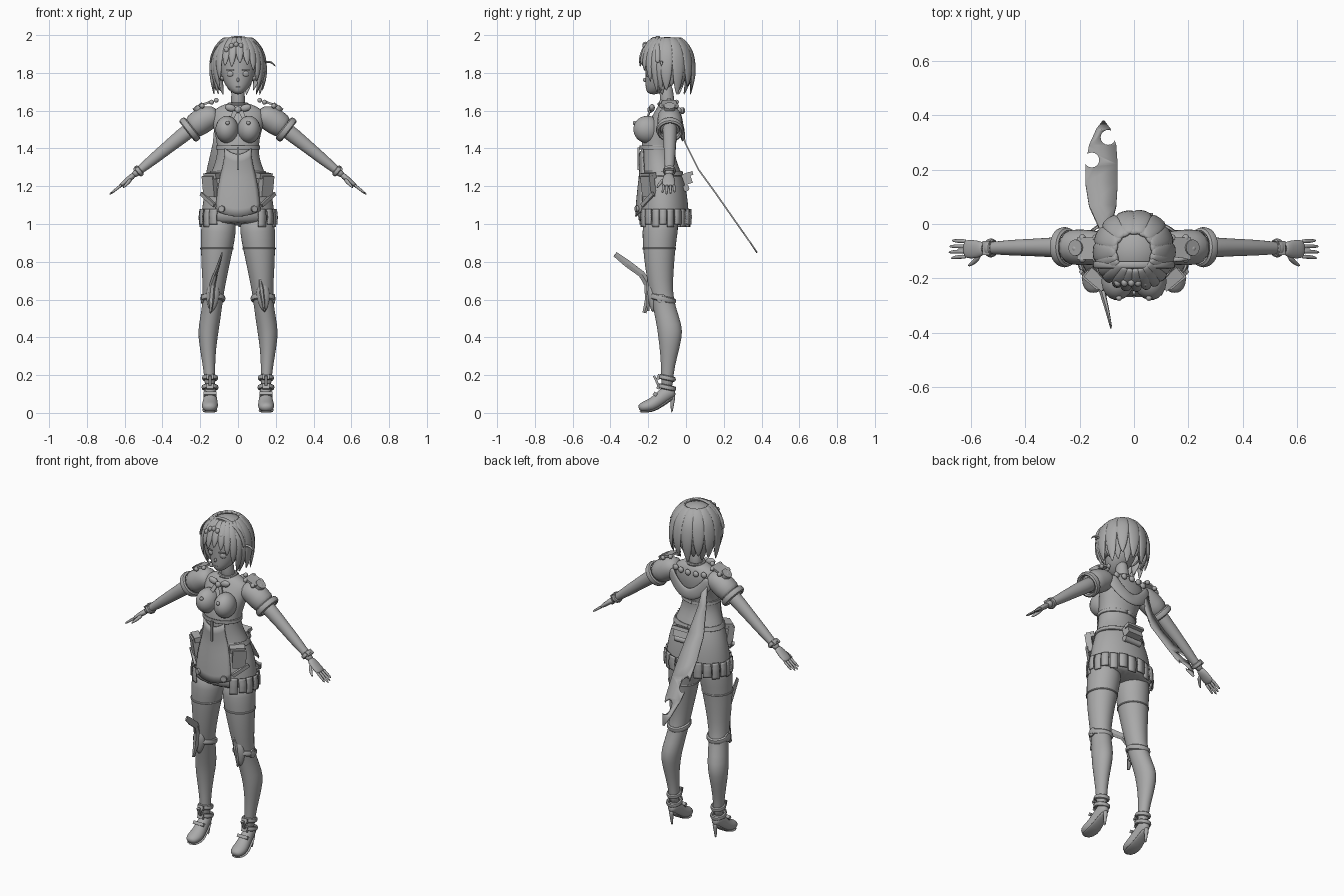
import bpy, bmesh
from math import sin, cos, pi, radians
from mathutils import Vector, Matrix, Euler

cube = bpy.data.objects.get("Cube")
if cube:
    bpy.data.objects.remove(cube)

grey = bpy.data.materials.new("plain grey")
grey.use_nodes = True
grey.diffuse_color = (0.4, 0.4, 0.4, 1)
grey.node_tree.nodes["Principled BSDF"].inputs["Base Color"].default_value = grey.diffuse_color


def finish(name, bm, smooth=True, subsurf=0):
    me = bpy.data.meshes.new(name)
    bmesh.ops.recalc_face_normals(bm, faces=bm.faces)
    bm.to_mesh(me)
    bm.free()
    me.materials.append(grey)
    for p in me.polygons:
        p.use_smooth = smooth
    if smooth and not subsurf:
        me.set_sharp_from_angle(angle=radians(40))
    ob = bpy.data.objects.new(name, me)
    bpy.context.scene.collection.objects.link(ob)
    if subsurf:
        ob.modifiers.new("smooth", 'SUBSURF').levels = subsurf
        ob.modifiers["smooth"].render_levels = subsurf
    return ob


def loft(name, pts, side=(1, 0, 0), seg=14, bend=False, subsurf=1):
    """Skin elliptical rings (x, y, z, radius along side, other radius)."""
    bm = bmesh.new()
    ps = [Vector(p[:3]) for p in pts]
    rings = []
    for i, p in enumerate(pts):
        t = (ps[min(i + 1, len(ps) - 1)] - ps[max(i - 1, 0)]) if bend else ps[-1] - ps[0]
        t.normalize()
        u = Vector(side)
        u = (u - t * u.dot(t)).normalized()
        v = t.cross(u)
        rings.append([bm.verts.new(ps[i] + u * p[3] * cos(2 * pi * k / seg) + v * p[4] * sin(2 * pi * k / seg))
                      for k in range(seg)])
    for a, b in zip(rings, rings[1:]):
        for k in range(seg):
            bm.faces.new((a[k], a[(k + 1) % seg], b[(k + 1) % seg], b[k]))
    bm.faces.new(rings[0])
    bm.faces.new(rings[-1])
    return finish(name, bm, subsurf > 0, subsurf)


def solid(name, kind, loc, size, rot=(0, 0, 0)):
    """Box, rod or ball with the given full size."""
    bm = bmesh.new()
    if kind == "box":
        bmesh.ops.create_cube(bm, size=1)
    elif kind == "rod":
        bmesh.ops.create_cone(bm, cap_ends=True, segments=16, radius1=.5, radius2=.5, depth=1)
    else:
        bmesh.ops.create_uvsphere(bm, u_segments=20, v_segments=12, radius=.5)
    m = Matrix.LocRotScale(Vector(loc), Euler([radians(r) for r in rot]), Vector(size))
    bmesh.ops.transform(bm, matrix=m, verts=bm.verts)
    return finish(name, bm, kind != "box")


def band(name, c, rx, ry, r, rot=(0, 0, 0), flat=1.0):
    """Closed ring, lying flat unless turned."""
    bm = bmesh.new()
    rows = [[bm.verts.new((cos(a) * (rx + r * cos(b)), sin(a) * (ry + r * cos(b)), r * flat * sin(b)))
             for b in [k * pi / 4 for k in range(8)]] for a in [k * pi / 14 for k in range(28)]]
    for i in range(28):
        for k in range(8):
            n = rows[(i + 1) % 28]
            bm.faces.new((rows[i][k], n[k], n[(k + 1) % 8], rows[i][(k + 1) % 8]))
    m = Matrix.LocRotScale(Vector(c), Euler([radians(v) for v in rot]), None)
    bmesh.ops.transform(bm, matrix=m, verts=bm.verts)
    return finish(name, bm)


# Dress body: height, depth centre, half width, half depth
body = [(.99, -.12, .195, .135), (1.04, -.12, .197, .137), (1.12, -.12, .187, .132), (1.2, -.122, .17, .122),
        (1.28, -.13, .14, .105), (1.34, -.145, .115, .092), (1.41, -.15, .108, .088), (1.48, -.13, .122, .095),
        (1.54, -.11, .14, .085), (1.59, -.098, .145, .07), (1.62, -.095, .105, .055), (1.645, -.095, .045, .042)]
loft("dress_body", [(0, cy, z, rx, ry) for z, cy, rx, ry in body], seg=24)


def on_body(a, z, off=0.0):
    """Point on the dress at an angle from the front."""
    lo, hi = next((p, q) for p, q in zip(body, body[1:]) if z <= q[0])
    f = (z - lo[0]) / (hi[0] - lo[0])
    cy, rx, ry = [lo[i] + (hi[i] - lo[i]) * f for i in (1, 2, 3)]
    return Vector(((rx + off) * sin(a), cy - (ry + off) * cos(a), z))


def shell(name, a0, a1, z0, z1, off, thick=.008, n=10, dip=0.0):
    """Curved panel following the dress; dip lowers the middle."""
    bm = bmesh.new()
    grid = [[bm.verts.new(on_body(a0 + (a1 - a0) * i / n, z0 + (z1 - z0) * j / 8 - dip * sin(pi * i / n), off))
             for i in range(n + 1)] for j in range(9)]
    for r, s in zip(grid, grid[1:]):
        for i in range(n):
            bm.faces.new((r[i], r[i + 1], s[i + 1], s[i]))
    ob = finish(name, bm)
    ob.modifiers.new("thickness", 'SOLIDIFY').thickness = thick
    return ob


# Dress panels, hem, trims
shell("front_panel", -.62, .62, 1.07, 1.4, .012, dip=.03)
shell("waist_band", -pi, pi, 1.395, 1.415, .008, n=32)
shell("hip_belt", -pi, pi, 1.255, 1.28, .006, n=32)
for i in range(18):
    a = radians(40 + i * 280 / 17)
    shell("hem_pleat", a - .125, a + .125, .985 + .012 * (i % 2), 1.08, .008 + .006 * (i % 2), n=2)
solid("front_slit", "box", on_body(0, 1.345, .014), (.012, .012, .12))
back_arc = [on_body(pi + .95 * k / 6, 1.47 + .11 * (k / 6) ** 2, .022) for k in range(-6, 7)]
loft("back_drape", [(*p, .035, .012) for p in back_arc], side=(0, 0, 1), bend=True)
solid("back_pouch", "box", (.015, .005, 1.24), (.1, .045, .06), (20, 0, 0))
solid("pouch_flap", "box", (.015, .02, 1.265), (.11, .035, .02), (20, 0, 0))
solid("pouch_roll", "rod", (.015, .0, 1.19), (.035, .035, .11), (0, 90, 0))
for k in range(-2, 3):
    solid("back_knob", "ball", on_body(pi + k * .35, 1.6, .015), (.035, .025, .035))

# Neck, head and face
loft("neck", [(0, -.095, 1.6, .045, .045), (0, -.1, 1.66, .036, .037), (0, -.11, 1.76, .036, .038)])
loft("head", [(0, -.19, 1.688, .012, .015), (0, -.175, 1.705, .042, .042), (0, -.15, 1.74, .072, .068),
              (0, -.13, 1.79, .092, .09), (0, -.12, 1.85, .1, .1), (0, -.11, 1.92, .09, .1),
              (0, -.1, 1.965, .05, .06)], seg=20)
solid("nose", "ball", (0, -.217, 1.763), (.014, .022, .022), (-15, 0, 0))
solid("mouth", "ball", (0, -.21, 1.725), (.03, .008, .006))
band("collar", (0, -.097, 1.635), .046, .046, .009)

# Hair cap with an open face
bm = bmesh.new()
bmesh.ops.create_uvsphere(bm, u_segments=32, v_segments=20, radius=1)
bmesh.ops.transform(bm, matrix=Matrix.LocRotScale(Vector((0, -.1, 1.855)), None, Vector((.132, .137, .135))),
                    verts=bm.verts)
cut = [f for f in bm.faces if f.calc_center_median().z < 1.76
       or (f.calc_center_median().y < -.15 and f.calc_center_median().z < 1.91)]
bmesh.ops.delete(bm, geom=cut, context='FACES')
finish("hair_cap", bm).modifiers.new("thickness", 'SOLIDIFY').thickness = .01


def lock(a, end, width, flare=0.0, off=.0):
    """Tapered strand running from the crown over the head."""
    d, pts = Vector((sin(a), -cos(a), 0)), []
    for k in range(8):
        f = k / 7
        z = 1.985 + (end - 1.985) * f ** 1.5
        h = max(-1, min(1, (z - 1.85) / .15))
        r = .138 * (1 - h * h) ** .5 if h > 0 else .138 - .04 * h * h + flare * f ** 4
        w = width * (.45 + .75 * sin(pi * min(1, f * .85 + .1))) * (1 if k < 7 else .15)
        p = Vector((0, -.1, z)) + d * (r + off)
        pts.append((*p, w, .011 if k < 7 else .002))
    loft("hair_lock", pts, side=(cos(a), sin(a), 0), seg=8, bend=True)


for i in range(17):
    a = radians(75 + i * 210 / 16)
    lock(a, 1.68 + .022 * (i % 3), .032, .025 * (i % 2), .003 * (i % 2))
for deg, end in ((-58, 1.70), (-45, 1.76), (-28, 1.835), (-13, 1.83), (4, 1.85), (20, 1.84), (34, 1.81),
                 (48, 1.75), (62, 1.69), (-70, 1.68), (74, 1.70)):
    lock(radians(deg), end, .021, .006, .004)
loft("headband", [(.147 * cos(t), -.15, 1.85 + .142 * sin(t), .014, .006) for t in [k * pi / 12 for k in range(13)]],
     side=(0, 1, 0), seg=8, bend=True)
loft("hair_curl", [(.12, -.13, 1.84, .012, .008), (.15, -.13, 1.862, .01, .007), (.18, -.13, 1.858, .008, .006),
                   (.2, -.13, 1.832, .003, .003)], side=(0, 1, 0), seg=8, bend=True)
for k in range(-2, 3):
    solid("head_ornament", "ball", (k * .025 - .01, -.215, 1.95 - .007 * k * k), (.026, .03, .03))

# Neck bow
solid("bow_knot", "ball", (0, -.19, 1.605), (.035, .03, .035))

# Mirrored parts
for s, n in ((1, "left"), (-1, "right")):
    solid(n + "_eye", "ball", (s * .042, -.204, 1.795), (.036, .014, .03), (0, 0, s * 20))
    solid(n + "_brow", "box", (s * .042, -.212, 1.816), (.042, .008, .005), (0, 0, s * 20))
    solid(n + "_breast", "ball", (s * .058, -.205, 1.5), (.122, .15, .145), (-12, 0, s * 10))
    solid(n + "_bow_loop", "ball", (s * .04, -.18, 1.615), (.06, .03, .038), (0, s * -15, 0))
    solid(n + "_bow_tail", "box", (s * .025, -.2, 1.575), (.022, .008, .05), (-20, s * -25, 0))
    solid(n + "_chest_button", "ball", (s * .055, -.272, 1.535), (.022, .02, .022))
    # Arm, sleeve and cuff
    loft(n + "_sleeve", [(s * .1, -.09, 1.575, .055, .045), (s * .15, -.087, 1.568, .066, .068),
                         (s * .2, -.085, 1.54, .068, .072), (s * .262, -.085, 1.497, .066, .064)],
         side=(0, 1, 0), bend=True)
    band(n + "_sleeve_cuff", (s * .255, -.085, 1.5), .062, .062, .012, (0, s * 128, 0), 1.6)
    loft(n + "_arm", [(s * .2, -.085, 1.54, .045, .045), (s * .3, -.086, 1.464, .037, .041),
                      (s * .385, -.086, 1.395, .032, .034), (s * .45, -.087, 1.342, .03, .031),
                      (s * .52, -.088, 1.285, .023, .022), (s * .56, -.09, 1.253, .022, .019)], side=(0, 1, 0))
    band(n + "_bracelet", (s * .525, -.088, 1.281), .024, .027, .008, (0, s * 128, 0), 1.6)
    solid(n + "_bracelet_plate", "box", (s * .54, -.088, 1.295), (.03, .05, .012), (0, s * 30, 0))
    loft(n + "_palm", [(s * .545, -.09, 1.265, .022, .017), (s * .575, -.093, 1.24, .034, .016),
                       (s * .61, -.092, 1.212, .036, .013), (s * .625, -.092, 1.2, .03, .01)], side=(0, 1, 0))
    for k, ln in enumerate((.05, .06, .063, .053)):
        y = -.063 - .019 * k
        loft(n + "_finger", [(s * .612, y, 1.21, .009, .009), (s * (.62 + ln / 2), y, 1.205 - ln * .42, .008, .008),
                             (s * (.62 + ln), y - .003 * (k - 1), 1.205 - ln * .8, .005, .005)], side=(0, 1, 0), seg=8)
    loft(n + "_thumb", [(s * .565, -.11, 1.24, .013, .012), (s * .585, -.14, 1.215, .01, .01),
                        (s * .61, -.155, 1.19, .005, .005)], side=(0, 0, 1), seg=8)
    # Shoulder ornaments
    solid(n + "_shoulder_plate", "box", (s * .17, -.09, 1.638), (.08, .08, .012), (0, s * 20, 0))
    solid(n + "_shoulder_disc", "rod", (s * .21, -.087, 1.618), (.06, .06, .022), (0, s * 35, 0))
    for k in range(6):
        solid(n + "_shoulder_stud", "ball", (s * (.165 + .05 * cos(k * pi / 3)), -.09 + .045 * sin(k * pi / 3),
                                             1.635 - .02 * cos(k * pi / 3)), (.026, .026, .026))
    # Hip pockets and buttons
    a = s * .95
    solid(n + "_pocket", "box", on_body(a, 1.2, .012), (.075, .035, .11), (8, 0, s * 40))
    solid(n + "_pocket_flap", "box", on_body(a, 1.255, .018), (.085, .045, .03), (8, 0, s * 40))
    solid(n + "_pocket_strap", "box", on_body(a, 1.13, .012), (.11, .014, .02), (8, s * -35, s * 40))
    solid(n + "_panel_button", "rod", on_body(s * .42, 1.08, .02), (.034, .034, .012), (90, 0, s * 20))
    # Leg and straps
    loft(n + "_leg", [(s * .1, -.13, 1.06, .092, .098), (s * .103, -.137, .96, .095, .096),
                      (s * .112, -.142, .87, .086, .087), (s * .122, -.14, .76, .072, .076),
                      (s * .13, -.133, .64, .056, .062), (s * .137, -.115, .56, .053, .06),
                      (s * .154, -.087, .46, .056, .068), (s * .16, -.083, .4, .052, .064),
                      (s * .158, -.09, .3, .038, .045), (s * .15, -.1, .2, .029, .031),
                      (s * .148, -.1, .12, .028, .034)], seg=18)
    band(n + "_stocking_band", (s * .112, -.142, .87), .083, .084, .006)
    band(n + "_knee_strap", (s * .133, -.125, .605), .055, .062, .012, (-14, 0, 0), 1.4)
    loft(n + "_knee_pad", [(s * .13, -.18, .71, .008, .008), (s * .13, -.185, .66, .035, .022),
                           (s * .135, -.178, .6, .04, .025), (s * .14, -.175, .53, .006, .008)])
    solid(n + "_knee_disc", "rod", (s * .185, -.13, .605), (.05, .05, .02), (0, 90, 0))
    # High heeled shoe
    loft(n + "_shoe", [(s * .15, -.25, .02, .022, .018), (s * .15, -.225, .03, .042, .03),
                       (s * .148, -.185, .038, .046, .036), (s * .147, -.145, .068, .037, .038),
                       (s * .147, -.1, .108, .033, .042), (s * .147, -.06, .125, .025, .035)])
    loft(n + "_sole", [(s * .15, -.25, .006, .03, .006), (s * .149, -.18, .006, .045, .006),
                       (s * .148, -.13, .035, .034, .007), (s * .147, -.06, .088, .026, .01)], bend=True)
    loft(n + "_heel", [(s * .147, -.068, .1, .02, .018), (s * .147, -.072, .05, .009, .009),
                       (s * .147, -.076, 0, .006, .006)], seg=10)
    for z, r in ((.135, .036), (.185, .034)):
        band(n + "_ankle_strap", (s * .148, -.1, z), r, r + .004, .009, (-12, 0, 0), 1.5)
        solid(n + "_ankle_buckle", "box", (s * .148, -.145, z + .005), (.036, .016, .028), (-20, 0, 0))
    solid(n + "_ankle_tab", "box", (s * .148, -.155, .165), (.018, .012, .07), (25, 0, 0))
    solid(n + "_instep_strap", "box", (s * .148, -.163, .1), (.068, .02, .018), (-35, 0, 0))

# Knee blades
loft("right_knee_blade", [(-.085, -.375, .84, .004, .016), (-.1, -.31, .79, .008, .022), (-.12, -.235, .735, .012, .02),
                          (-.135, -.2, .68, .016, .024), (-.142, -.2, .6, .016, .02), (-.145, -.22, .53, .005, .012)],
     seg=6, bend=True, subsurf=0)
loft("left_knee_blade", [(.115, -.2, .72, .004, .006), (.125, -.2, .65, .014, .014), (.14, -.2, .54, .005, .008)],
     seg=6, bend=True, subsurf=0)

# Trailing sash with two round notches: depth, height, centre, half width
bm = bmesh.new()
rows = []
for y, z, x, w in ((-.03, 1.56, -.11, .012), (0, 1.43, -.108, .025), (.07, 1.29, -.115, .05), (.15, 1.18, -.119, .059),
                   (.22, 1.08, -.119, .059), (.29, .98, -.115, .05), (.35, .895, -.112, .026), (.38, .85, -.112, .003)):
    rows.append([bm.verts.new((x + k * w, y, z)) for k in (-1, 1)])
for p, q in zip(rows, rows[1:]):
    bm.faces.new((p[0], p[1], q[1], q[0]))
sash = finish("back_sash", bm)
sash.modifiers.new("thickness", 'SOLIDIFY').thickness = .008
for x, y, z in ((-.095, .318, .94), (-.155, .235, 1.06)):
    cutter = solid("notch_cutter", "rod", (x, y, z), (.055, .055, .4))
    cutter.hide_render = True
    cutter.hide_set(True)
    mod = sash.modifiers.new("notch", 'BOOLEAN')
    mod.operation, mod.object = 'DIFFERENCE', cutter
    slot = solid("notch_cutter", "box", (x + (.04 if x > -.12 else -.04), y, z), (.08, .022, .4))
    slot.hide_render = True
    slot.hide_set(True)
    mod = sash.modifiers.new("slot", 'BOOLEAN')
    mod.operation, mod.object = 'DIFFERENCE', slot
